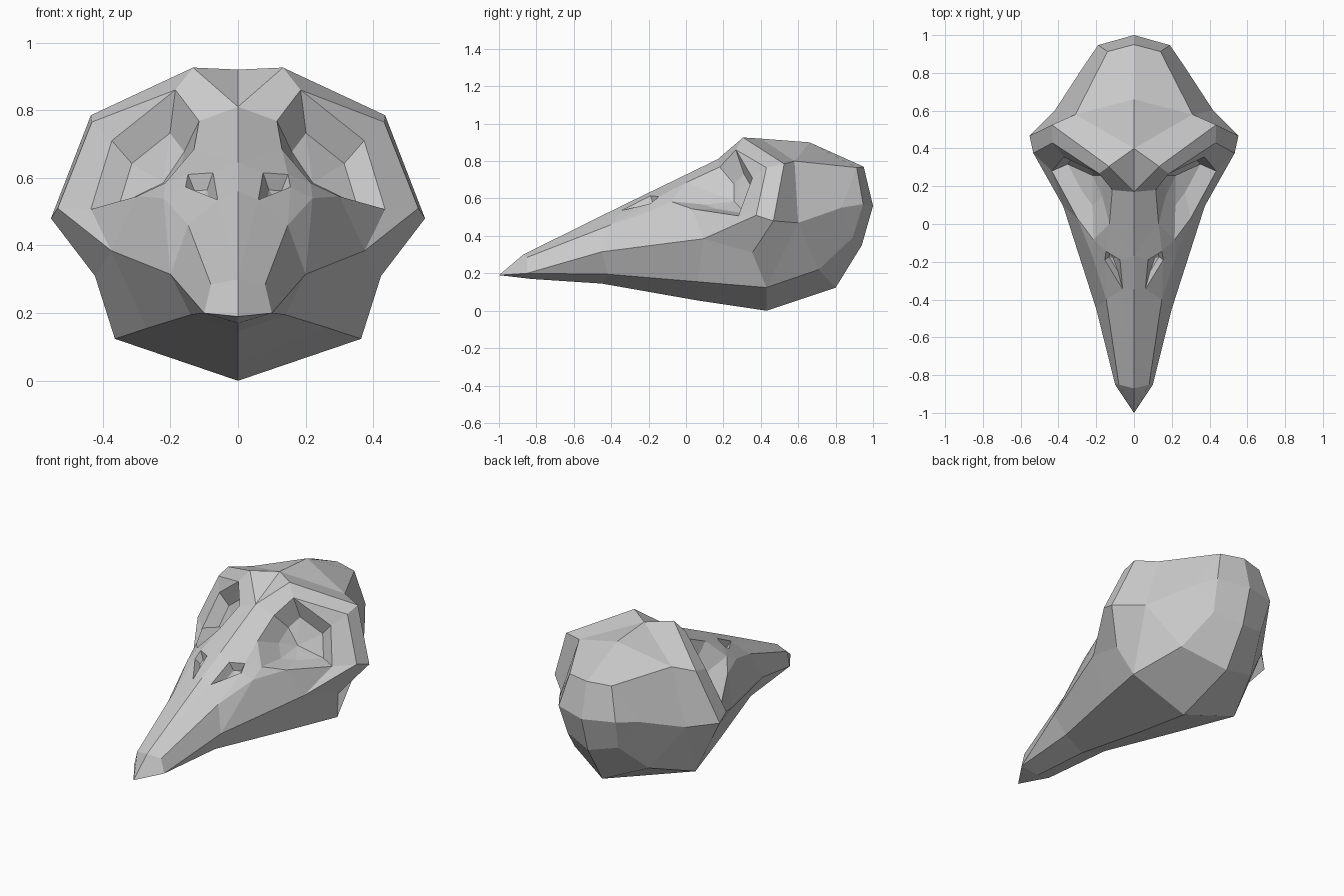
import bpy, bmesh
from mathutils import Vector

if "Cube" in bpy.data.objects:
    bpy.data.objects.remove(bpy.data.objects["Cube"])

bm = bmesh.new()
known = {}


def vert(p):
    p = tuple(p)
    if p not in known:
        known[p] = bm.verts.new(p)
    return known[p]


def patch(*pts):
    """One face; repeated points collapse so quads may become triangles."""
    vs = list(dict.fromkeys(vert(p) for p in pts))
    if len(vs) > 2:
        bm.faces.new(vs)


def strip(a, b):
    """Faces between two contour lines with the same number of points."""
    for i in range(len(a) - 1):
        patch(a[i], a[i + 1], b[i + 1], b[i])


def hollow(rim, scale, push, bottom):
    """Sunken cavity: inset ring below the rim, closed to a bottom point."""
    mid = sum((Vector(p) for p in rim), Vector()) / len(rim)
    ring = [tuple(mid + (Vector(p) - mid) * scale + Vector(push)) for p in rim]
    end = tuple(mid + Vector(bottom))
    strip(rim + rim[:1], ring + ring[:1])
    strip(ring + ring[:1], [end] * (len(ring) + 1))


# contour lines of the right half
tip = (0, -1, .19)
keel = [tip, (0, -.83, .17), (0, -.45, .145), (0, .06, .055), (0, .43, 0)]
jaw = [tip, (.1, -.85, .2), (.14, -.42, .195), (.27, .06, .155), (.364, .43, .124)]
cheek = [jaw[1], (.2, -.45, .315), (.375, .095, .385), (.423, .355, .31)]
upper = [(.08, -.85, .285), (.147, -.4, .46), (.22, -.17, .54)]
ridge = [(0, -.87, .30), (0, -.345, .56), (0, -.17, .645), (0, .17, .81)]
crown = [(0, .40, .92), (0, .66, .90)]
back_mid = [(0, .95, .77), (0, 1, .56), (0, .94, .35), (0, .80, .123)]
back_side = [(.14, .913, .765), (.19, .947, .57), (.17, .89, .39), (.25, .71, .22)]
brow_out = [(.133, .305, .926), (.435, .525, .785), (.553, .467, .48)]
brow_in = [(.185, .267, .86), (.432, .43, .765), (.533, .375, .51)]
temple = [(.31, .58, .80), (.42, .60, .47), (.27, .83, .55)]
orbit = [brow_in[0], (.115, .18, .768), (.13, 0, .685), (.215, -.083, .585),
         (.30, .03, .545), (.435, .28, .507), (.373, .355, .71)]
nostril = [(.06, -.345, .535), (.074, -.19, .615), (.148, -.145, .61), (.155, -.19, .573)]

# beak and jaw
strip(keel, jaw)
strip(jaw[1:], cheek)
patch(tip, jaw[1], upper[0], ridge[0])
patch(jaw[1], cheek[1], upper[1], upper[0])
patch(ridge[0], upper[0], upper[1], nostril[0])
patch(ridge[0], nostril[0], ridge[1])
patch(ridge[1], nostril[0], nostril[1], ridge[2])
patch(nostril[0], upper[1], nostril[3])
patch(upper[1], upper[2], nostril[3])
patch(nostril[3], upper[2], orbit[3], nostril[2])
patch(nostril[2], orbit[3], orbit[2])
patch(nostril[1], nostril[2], orbit[2], ridge[2])
patch(ridge[2], orbit[2], orbit[1], ridge[3])

# cheek below the eye
patch(upper[2], orbit[4], orbit[3])
patch(upper[1], cheek[1], upper[2])
patch(cheek[1], cheek[2], orbit[4], upper[2])
patch(cheek[2], orbit[5], orbit[4])
patch(cheek[2], brow_in[2], orbit[5])
patch(cheek[2], cheek[3], brow_out[2], brow_in[2])
patch(cheek[3], jaw[4], temple[1], brow_out[2])

# brow
patch(ridge[3], orbit[1], orbit[0], brow_out[0])
patch(ridge[3], brow_out[0], crown[0])
strip(brow_in, [orbit[0], orbit[6], orbit[5]])
strip(brow_out, brow_in)
strip([crown[0], temple[0], temple[1]], brow_out)

# braincase
patch(crown[0], temple[0], crown[1])
patch(crown[1], temple[0], back_side[0], back_mid[0])
patch(temple[0], temple[1], temple[2], back_side[0])
patch(back_side[0], temple[2], back_side[1])
patch(temple[2], back_side[2], back_side[1])
patch(temple[2], temple[1], back_side[3], back_side[2])
patch(temple[1], jaw[4], back_side[3])
patch(back_side[3], jaw[4], keel[4], back_mid[3])
strip(back_mid, back_side)

# eye socket and nostril
hollow(orbit, .6, (-.01, .09, -.05), (-.03, .11, -.08))
hollow(nostril, .5, (0, .03, -.035), (0, .035, -.045))

bmesh.ops.recalc_face_normals(bm, faces=bm.faces)
mesh = bpy.data.meshes.new("bird_skull")
bm.to_mesh(mesh)
bm.free()
skull = bpy.data.objects.new("bird_skull", mesh)
bpy.context.collection.objects.link(skull)
mirror = skull.modifiers.new("other_half", 'MIRROR')
mirror.use_axis[0] = True
